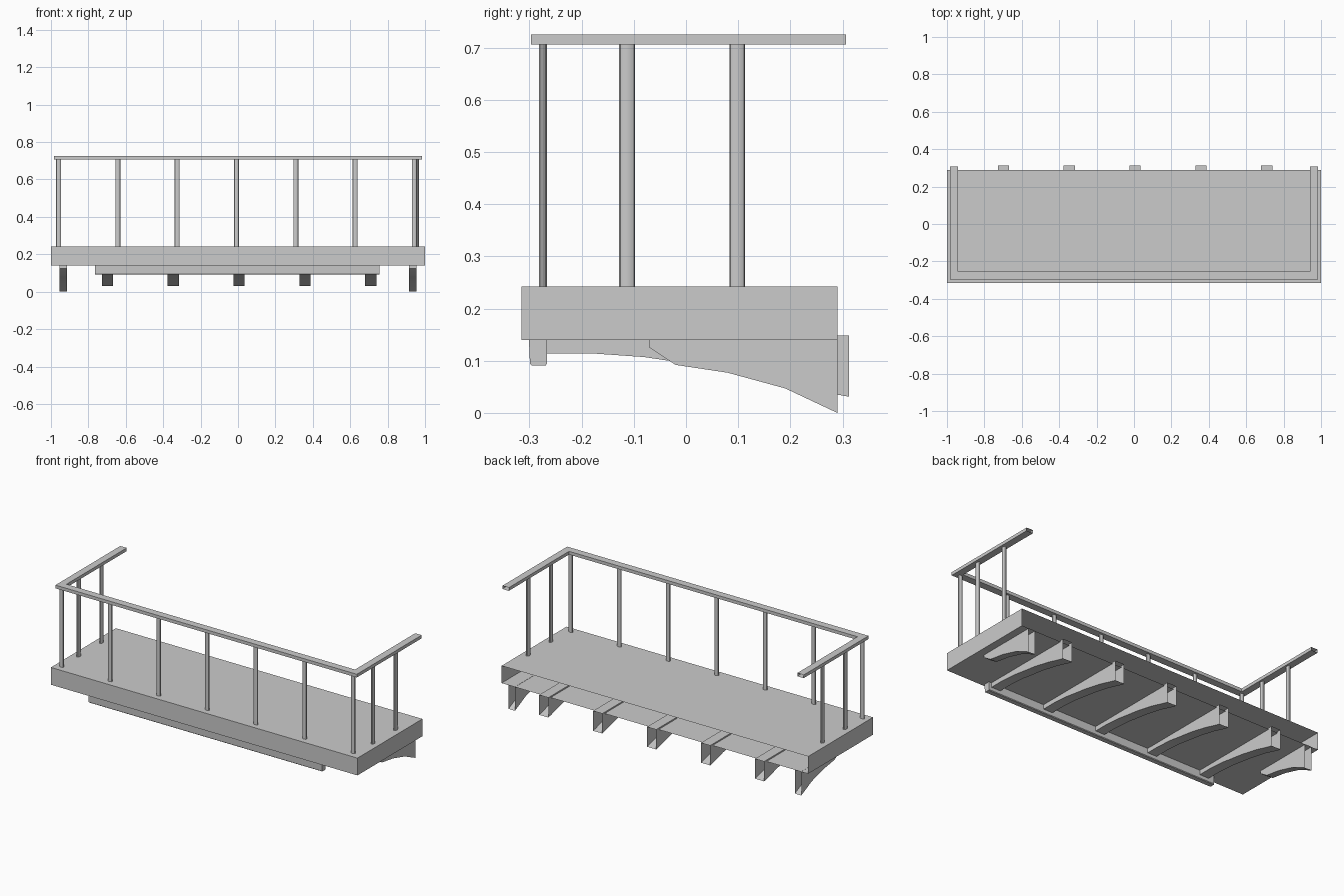
import bpy
from math import cos, sin, pi

if "Cube" in bpy.data.objects:
    bpy.data.objects.remove(bpy.data.objects["Cube"])


def make(name, verts, faces, angle=0.6):
    mesh = bpy.data.meshes.new(name)
    mesh.from_pydata(verts, [], faces)
    mesh.update()
    ob = bpy.data.objects.new(name, mesh)
    bpy.context.collection.objects.link(ob)
    bpy.ops.object.select_all(action='DESELECT')
    ob.select_set(True)
    bpy.context.view_layer.objects.active = ob
    # consistent outward normals
    bpy.ops.object.mode_set(mode='EDIT')
    bpy.ops.mesh.select_all(action='SELECT')
    bpy.ops.mesh.normals_make_consistent(inside=False)
    bpy.ops.object.mode_set(mode='OBJECT')
    bpy.ops.object.shade_smooth_by_angle(angle=angle)
    return ob


def loft(name, rings, cap_start=True, cap_end=True):
    """Skin a list of equal-length closed cross-sections."""
    n = len(rings[0])
    verts = [v for r in rings for v in r]
    faces = [(i * n + j, i * n + (j + 1) % n, (i + 1) * n + (j + 1) % n, (i + 1) * n + j)
             for i in range(len(rings) - 1) for j in range(n)]
    if cap_start:
        faces.append(tuple(range(n)))
    if cap_end:
        faces.append(tuple(range(len(verts) - n, len(verts))))
    return make(name, verts, faces)


def rect(x0, x1, y, z0, z1):
    return [(x0, y, z0), (x1, y, z0), (x1, y, z1), (x0, y, z1)]


def post(name, x, y, rx, ry):
    rings = [[(x + rx * cos(2 * pi * k / 12), y + ry * sin(2 * pi * k / 12), z)
              for k in range(12)] for z in (0.242, 0.708)]
    loft(name, rings)


def bracket(name, x, w, top, profile):
    """Tapered arm: rectangular sections along y, open where it meets the wall."""
    loft(name, [rect(x - w, x + w, y, z, top) for y, z in profile], cap_end=False)


# Floor slab, open at the wall side
loft("floor_slab", [rect(-1, 1, -0.315, 0.14, 0.242), rect(-1, 1, 0.29, 0.14, 0.242)],
     cap_end=False)

# U-shaped handrail with mitred corners
rail = []
for s, ys in ((-1, (0.307, None)), (1, (None, 0.307))):
    for y in ys:
        yo, yi = (-0.297, -0.254) if y is None else (y, y)
        rail.append([(s * 0.983, yo, 0.706), (s * 0.941, yi, 0.706),
                     (s * 0.941, yi, 0.725), (s * 0.983, yo, 0.725)])
loft("handrail", rail, cap_start=False, cap_end=False)

# Flattened round balusters
for i in range(7):
    post(f"front_post_{i}", -0.959 + i * 0.317, -0.274, 0.0135, 0.008)
for side, s in (("left", -1), ("right", 1)):
    for i, y in enumerate((-0.113, 0.098)):
        post(f"{side}_post_{i}", s * 0.96, y, 0.009, 0.015)

# Beam under the front edge
beam = [(-0.301, 0.14), (-0.299, 0.094), (-0.296, 0.091), (-0.269, 0.091),
        (-0.266, 0.095), (-0.266, 0.14)]
loft("front_beam", [[(x, y, z) for y, z in beam] for x in (-0.765, 0.757)])

# Five long joists
joist = [(-0.275, 0.114), (-0.18, 0.114), (-0.08, 0.107), (-0.02, 0.098),
         (0.08, 0.084), (0.19, 0.062), (0.29, 0.035), (0.312, 0.031)]
for i in range(5):
    bracket(f"joist_{i}", -0.698 + i * 0.352, 0.03, 0.148, joist)

# Short curved end brackets
corbel = [(-0.07, 0.125), (-0.02, 0.092), (0.08, 0.077), (0.19, 0.047), (0.29, 0.0)]
for side, s in (("left", -1), ("right", 1)):
    bracket(f"{side}_end_bracket", s * 0.934, 0.021, 0.141, corbel)
